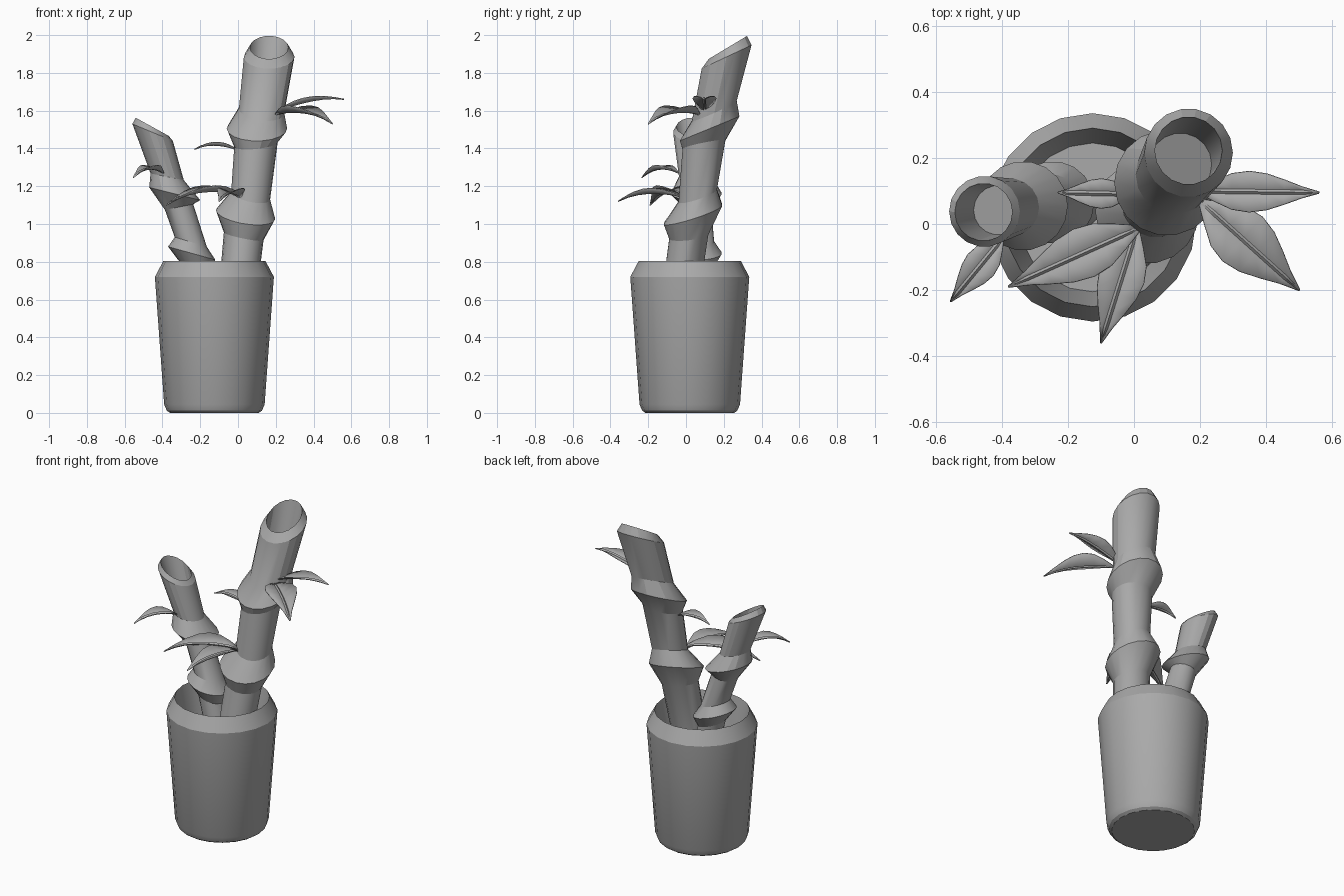
import bpy, bmesh, math
from mathutils import Vector

cube = bpy.data.objects.get("Cube")
if cube:
    bpy.data.objects.remove(cube)

grey = bpy.data.materials.new("plain_grey")
grey.use_nodes = True
grey.diffuse_color = (0.4, 0.4, 0.4, 1)
grey.node_tree.nodes["Principled BSDF"].inputs["Base Color"].default_value = grey.diffuse_color


def finish(name, bm, angle):
    bmesh.ops.recalc_face_normals(bm, faces=bm.faces)
    mesh = bpy.data.meshes.new(name)
    bm.to_mesh(mesh)
    bm.free()
    mesh.materials.append(grey)
    ob = bpy.data.objects.new(name, mesh)
    bpy.context.collection.objects.link(ob)
    bpy.ops.object.select_all(action='DESELECT')
    ob.select_set(True)
    bpy.context.view_layer.objects.active = ob
    bpy.ops.object.shade_smooth_by_angle(angle=math.radians(angle))
    return ob


def loft(name, rings, sides):
    """Skin round rings given as x, y, z, radius, slope along x, slope along y."""
    bm = bmesh.new()
    loops = []
    for x, y, z, r, sx, sy in rings:
        loop = []
        for i in range(sides):
            a = math.tau * i / sides
            dx, dy = r * math.cos(a), r * math.sin(a)
            loop.append(bm.verts.new((x + dx, y + dy, z + sx * dx + sy * dy)))
        loops.append(loop)
    for lo, hi in zip(loops, loops[1:]):
        for i in range(sides):
            j = (i + 1) % sides
            bm.faces.new((lo[i], lo[j], hi[j], hi[i]))
    bm.faces.new(loops[0])
    bm.faces.new(loops[-1])
    return finish(name, bm, 22)


def leaf(name, base, tip, peak, width):
    """Arched blade, folded up along a raised midrib."""
    base, tip = Vector(base), Vector(tip)
    ctrl = (base + tip) / 2
    ctrl.z = 2 * peak - (base.z + tip.z) / 2
    side = (tip - base).cross(Vector((0, 0, 1))).normalized()
    shape = [0.08, 0.5, 0.88, 1.0, 0.88, 0.6, 0.28, 0.03]
    bm = bmesh.new()
    rows = []
    for k, w in enumerate(shape):
        t = k / (len(shape) - 1)
        mid = base * (1 - t) ** 2 + ctrl * (2 * t * (1 - t)) + tip * t * t
        half, rib = width * w, min(0.007, width * w * 0.5)
        row = []
        for s, h in ((-half, 0.4 * half), (-rib, 0), (0, rib), (rib, 0), (half, 0.4 * half)):
            row.append(bm.verts.new(mid + side * s + Vector((0, 0, h - 0.2 * half))))
        rows.append(row)
    for p, q in zip(rows, rows[1:]):
        for i in range(len(p) - 1):
            bm.faces.new((p[i], p[i + 1], q[i + 1], q[i]))
    ob = finish(name, bm, 25)
    thick = ob.modifiers.new("thickness", 'SOLIDIFY')
    thick.thickness = 0.005
    thick.offset = 0


# Pot: outer wall, sloping rim, inner wall and floor
pot_profile = [(0.0, 0.235), (0.012, 0.252), (0.045, 0.266), (0.72, 0.315),
               (0.805, 0.27), (0.56, 0.225)]
loft("pot", [(-0.125, 0.02, z, r, 0, 0) for z, r in pot_profile], 20)

# Tall stalk: two swollen joints and a slanted hollow end
loft("tall_stalk", [
    (-0.01, -0.04, 0.55, 0.10, 0, 0),
    (0.03, 0.015, 0.935, 0.105, -0.2, 0.12),
    (0.04, 0.037, 1.05, 0.157, -0.15, 0.32),
    (0.067, 0.062, 1.15, 0.103, -0.2, 0.33),
    (0.095, 0.095, 1.42, 0.115, 0.1, 0.2),
    (0.10, 0.125, 1.505, 0.16, 0, 0.41),
    (0.125, 0.15, 1.60, 0.12, -0.1, 0.45),
    (0.165, 0.215, 1.885, 0.134, 0, 0.47),
    (0.165, 0.222, 1.935, 0.102, 0, 0.6),
    (0.14, 0.18, 1.70, 0.095, 0, 0.4),
], 18)

# Short stalk: same build, leaning outwards
loft("short_stalk", [
    (-0.17, 0.06, 0.55, 0.075, 0, 0),
    (-0.225, 0.065, 0.77, 0.08, -0.3, 0),
    (-0.245, 0.065, 0.845, 0.125, -0.28, 0),
    (-0.25, 0.065, 0.905, 0.085, -0.3, 0),
    (-0.312, 0.06, 1.09, 0.075, 0.2, 0),
    (-0.335, 0.055, 1.16, 0.135, -0.25, 0),
    (-0.375, 0.05, 1.25, 0.088, -0.2, 0),
    (-0.452, 0.038, 1.485, 0.107, -0.42, 0),
    (-0.455, 0.036, 1.515, 0.087, -0.55, 0),
    (-0.41, 0.042, 1.36, 0.075, -0.3, 0),
], 18)

# Leaves: base, tip, height of the arch, half width
leaf("upper_long_leaf", (0.19, 0.10, 1.59), (0.56, 0.095, 1.66), 1.66, 0.062)
leaf("upper_broad_leaf", (0.20, 0.07, 1.58), (0.50, -0.20, 1.53), 1.605, 0.09)
leaf("lower_front_leaf", (0.01, -0.01, 1.14), (-0.10, -0.36, 1.12), 1.175, 0.07)
leaf("lower_side_leaf", (0.02, -0.01, 1.15), (-0.38, -0.19, 1.10), 1.185, 0.078)
leaf("middle_small_leaf", (0.0, 0.09, 1.39), (-0.23, 0.095, 1.395), 1.425, 0.045)
leaf("short_stalk_leaf", (-0.395, -0.04, 1.27), (-0.555, -0.235, 1.245), 1.30, 0.05)
